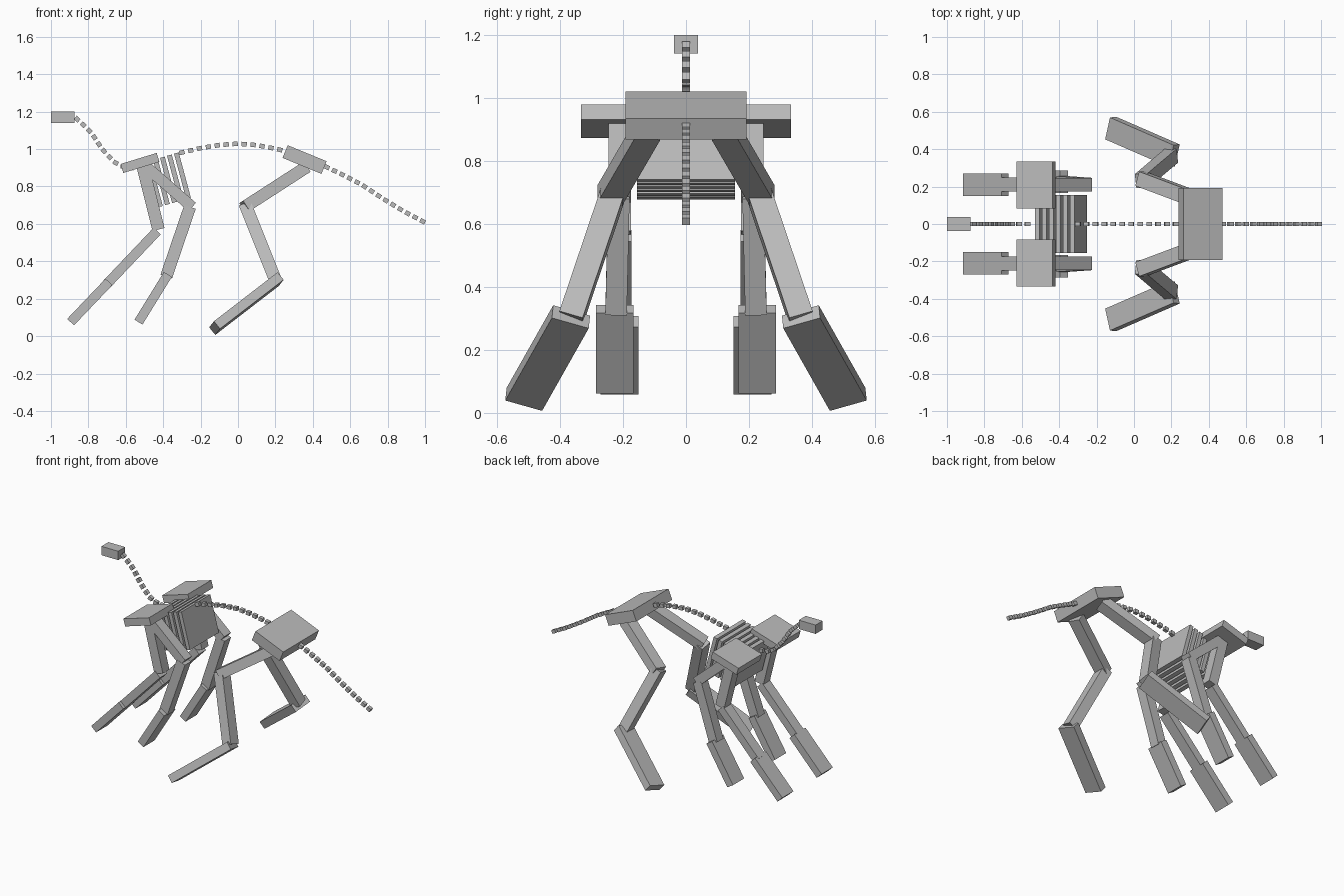
import bpy, bmesh
from math import radians, sin, cos
from mathutils import Vector, Matrix

if "Cube" in bpy.data.objects:
    bpy.data.objects.remove(bpy.data.objects["Cube"])

grey = bpy.data.materials.new("plain grey")
grey.use_nodes = True
COLOUR = (0.5, 0.5, 0.5, 1)
grey.diffuse_color = COLOUR
grey.node_tree.nodes["Principled BSDF"].inputs["Base Color"].default_value = COLOUR


def add_box(bm, centre, along, across, size):
    """Box with its length on 'along' and its width near 'across'."""
    a = Vector(along).normalized()
    w = Vector(across)
    w = (w - a * w.dot(a)).normalized()
    turn = Matrix((a, w, a.cross(w))).transposed().to_4x4()
    scale = Matrix.Diagonal((*size, 1))
    bmesh.ops.create_cube(bm, size=1, matrix=Matrix.Translation(centre) @ turn @ scale)


def finish(bm, name):
    mesh = bpy.data.meshes.new(name)
    bm.to_mesh(mesh)
    bm.free()
    mesh.materials.append(grey)
    bpy.context.collection.objects.link(bpy.data.objects.new(name, mesh))


def block(name, centre, size, pitch=0):
    """Box tilted in the side plane; size is length, width, thickness."""
    bm = bmesh.new()
    t = radians(pitch)
    add_box(bm, centre, (cos(t), 0, sin(t)), (0, 1, 0), size)
    finish(bm, name)


def beam(name, start, end, width, thick, across=(0, 1, 0)):
    """Limb segment between two points, made for both sides."""
    for side, s in (("left", 1), ("right", -1)):
        flip = Vector((1, s, 1))
        p, q, w = (Vector(v) * flip for v in (start, end, across))
        bm = bmesh.new()
        add_box(bm, (p + q) / 2, q - p, w, ((q - p).length, width, thick))
        finish(bm, side + "_" + name)


def chain(name, points, count, size):
    """Evenly spaced little blocks following a path in the x-z plane."""
    pts = [Vector((x, 0, z)) for x, z in points]
    legs = [(p, q, (q - p).length) for p, q in zip(pts, pts[1:])]
    total = sum(leg[2] for leg in legs)
    bm = bmesh.new()
    for i in range(count):
        d = total * i / (count - 1)
        for p, q, length in legs:
            if d <= length + 1e-5:
                break
            d -= length
        add_box(bm, p.lerp(q, d / length), q - p, (0, 1, 0), size)
    finish(bm, name)


# Head and backbone
LINK = (0.028, 0.024, 0.024)
block("head", (-0.937, 0, 1.17), (0.126, 0.075, 0.06))
chain("neck", [(-0.86, 1.16), (-0.82, 1.123), (-0.783, 1.086), (-0.73, 1.005),
               (-0.698, 0.968), (-0.66, 0.93), (-0.623, 0.909), (-0.57, 0.9)], 10, LINK)
chain("spine", [(-0.3, 0.982), (-0.2, 1.005), (-0.1, 1.022), (0, 1.029),
                (0.1, 1.021), (0.2, 1.002), (0.27, 0.985)], 13, LINK)
chain("tail", [(0.475, 0.903), (0.555, 0.865), (0.666, 0.807), (0.778, 0.733),
               (0.89, 0.665), (0.987, 0.614)], 14, LINK)

# Rib plates
for i in range(6):
    block(f"rib_{i + 1}", (-0.297 - 0.0375 * i, 0, 0.858 - 0.0112 * i),
          (0.026, 0.31, 0.25), 15)

# Shoulder plates and pelvis
for side, s in (("left", 1), ("right", -1)):
    block(side + "_shoulder", (-0.524, 0.208 * s, 0.926), (0.202, 0.252, 0.05), 17)
block("pelvis", (0.356, 0, 0.944), (0.225, 0.384, 0.073), -22.3)

# Foremost pair of legs
beam("first_upper_leg", (-0.51, 0.21, 0.91), (-0.425, 0.21, 0.57), 0.07, 0.066)
beam("first_lower_leg", (-0.432, 0.21, 0.562), (-0.7, 0.21, 0.28), 0.075, 0.052)
beam("first_foot", (-0.69, 0.211, 0.29), (-0.895, 0.211, 0.075), 0.12, 0.05)

# Second pair of legs
beam("second_upper_leg", (-0.49, 0.21, 0.905), (-0.245, 0.21, 0.69), 0.072, 0.06)
beam("second_lower_leg", (-0.257, 0.213, 0.69), (-0.383, 0.222, 0.32), 0.068, 0.065)
beam("second_foot", (-0.375, 0.226, 0.33), (-0.532, 0.226, 0.075), 0.12, 0.05)

# Hind legs
beam("hind_upper_leg", (0.36, 0.12, 0.9), (0.035, 0.242, 0.69), 0.08, 0.066)
beam("hind_lower_leg", (0.04, 0.23, 0.7), (0.2, 0.365, 0.3), 0.077, 0.068)
beam("hind_foot", (0.215, 0.365, 0.305), (-0.125, 0.513, 0.043), 0.124, 0.052,
     (0.04, 0.11, 0.044))
